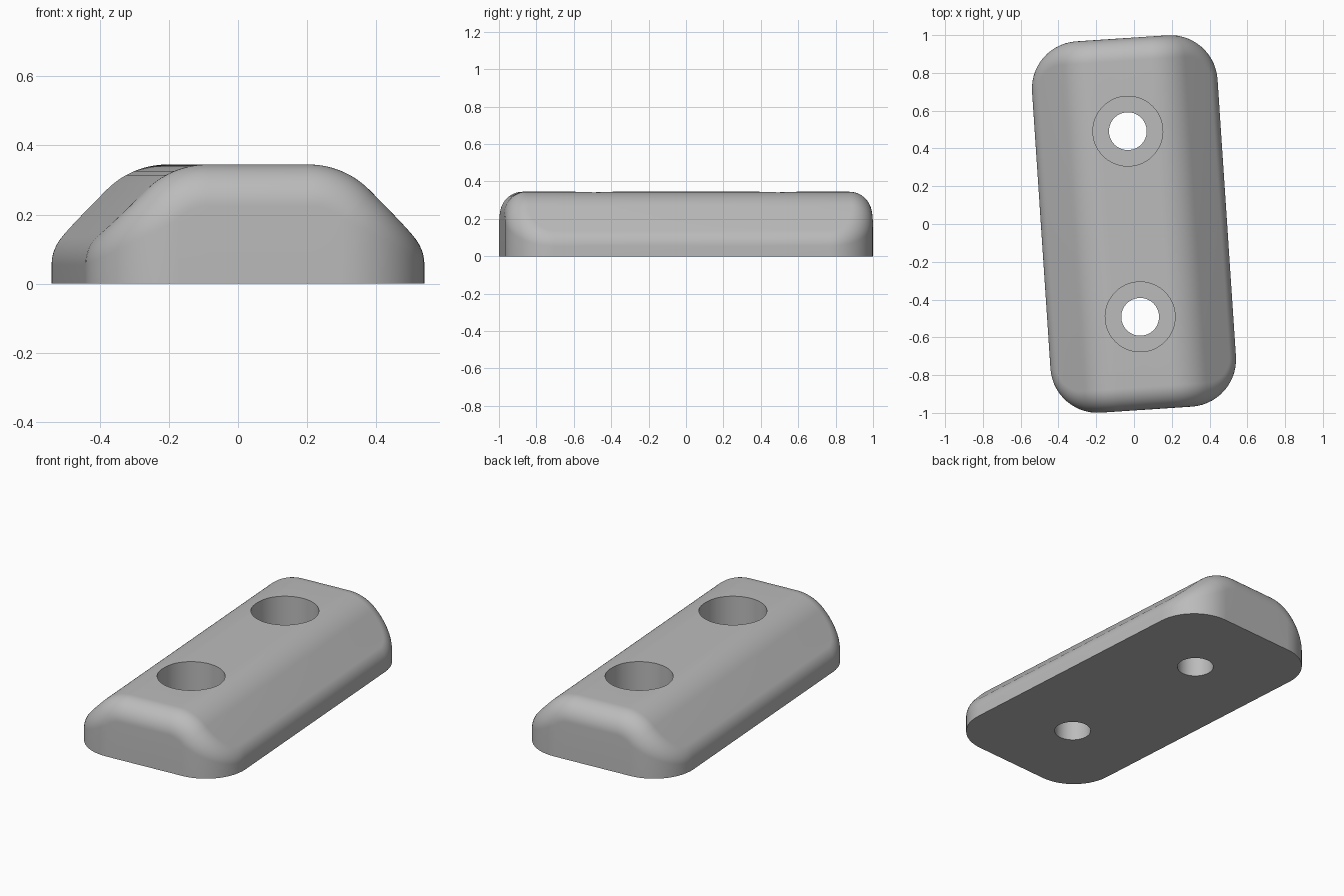
import bpy, bmesh, math
from mathutils import Vector

if "Cube" in bpy.data.objects:
    bpy.data.objects.remove(bpy.data.objects["Cube"])

HALF_W, HALF_L, HEIGHT = 0.492, 0.985, 0.345
CORNER, TOP_R, EDGE_R = 0.25, 0.25, 0.12   # plan corner, ridge and rim radii
RIDGE_U = 0.147                            # where the flat top ends
TURN = math.radians(3.8)
STEPS = 14

grey = bpy.data.materials.new("plain grey")
grey.use_nodes = True
grey.diffuse_color = (0.5, 0.5, 0.5, 1)
grey.node_tree.nodes["Principled BSDF"].inputs["Base Color"].default_value = (0.5, 0.5, 0.5, 1)


def roof(u):
    """Height and normal of the roof profile, offset inward by the rim radius."""
    r, side, x = TOP_R - EDGE_R, math.copysign(1, u), abs(u) - RIDGE_U
    a = 0 if x <= 0 else math.asin(min(x / r, math.sin(math.pi / 4)))
    z = HEIGHT - TOP_R + r * math.cos(a) - max(0, x - r * math.sin(a))
    return z, Vector((side * math.sin(a), 0, math.cos(a)))


def end_path():
    """Rim centre line of one end, right to left: (u, v, outward normal)."""
    r = CORNER - EDGE_R
    cu, cv = HALF_W - CORNER, HALF_L - CORNER
    half = []
    for i in range(STEPS + 1):
        a = math.pi / 2 * i / STEPS
        n = Vector((math.cos(a), math.sin(a), 0))
        half.append((cu + r * n.x, cv + r * n.y, n))
    for i in range(STEPS, -1, -1):
        a = math.pi / 4 * i / STEPS
        half.append((RIDGE_U + r * math.sin(a), cv + r, Vector((0, 1, 0))))
    return half + [(-u, v, Vector((-n.x, n.y, 0))) for u, v, n in reversed(half)]


# Body: wall and rolled rim around the outline, then roof strips end to end
bm = bmesh.new()
back = end_path()
outline = back + [(-u, -v, -n) for u, v, n in back]
columns = []
for u, v, n in outline:
    z, up = roof(u)
    centre = Vector((u, v, z))
    foot = centre + EDGE_R * n
    pts = [Vector((foot.x, foot.y, 0))]
    pts += [centre + EDGE_R * n.slerp(up, i / STEPS) for i in range(STEPS + 1)]
    columns.append([bm.verts.new(p) for p in pts])
for i, col in enumerate(columns):
    nxt = columns[(i + 1) % len(columns)]
    for j in range(len(col) - 1):
        bm.faces.new((col[j], nxt[j], nxt[j + 1], col[j + 1]))
top = [c[-1] for c in columns]
for i in range(len(back) - 1):
    bm.faces.new((top[i], top[i + 1], top[-2 - i], top[-1 - i]))
bm.faces.new([c[0] for c in reversed(columns)])
bmesh.ops.remove_doubles(bm, verts=bm.verts[:], dist=0.0005)
bmesh.ops.recalc_face_normals(bm, faces=bm.faces[:])
mesh = bpy.data.meshes.new("mounting_block")
bm.to_mesh(mesh)
bm.free()
mesh.materials.append(grey)
block = bpy.data.objects.new("mounting_block", mesh)
bpy.context.collection.objects.link(block)
bpy.context.view_layer.objects.active = block


def drill(radius, v, bottom):
    """Cut a vertical round hole from the given height up through the top."""
    bpy.ops.mesh.primitive_cylinder_add(vertices=64, radius=radius, depth=1,
                                        location=(0, v, bottom + 0.5))
    cutter = bpy.context.object
    cutter.data.materials.append(grey)
    cut = block.modifiers.new("hole", "BOOLEAN")
    cut.operation, cut.solver, cut.object = "DIFFERENCE", "EXACT", cutter
    bpy.context.view_layer.objects.active = block
    bpy.ops.object.modifier_apply(modifier=cut.name)
    bpy.data.objects.remove(cutter)


# Two counterbored screw holes
for v in (-HALF_L / 2, HALF_L / 2):
    drill(0.185, v, 0.12)
    drill(0.1, v, -0.2)

# Slight turn on the ground, with smooth curves and sharp edges
block.rotation_euler.z = TURN
bpy.ops.object.select_all(action="DESELECT")
block.select_set(True)
bpy.ops.object.shade_smooth_by_angle(angle=math.radians(30))
